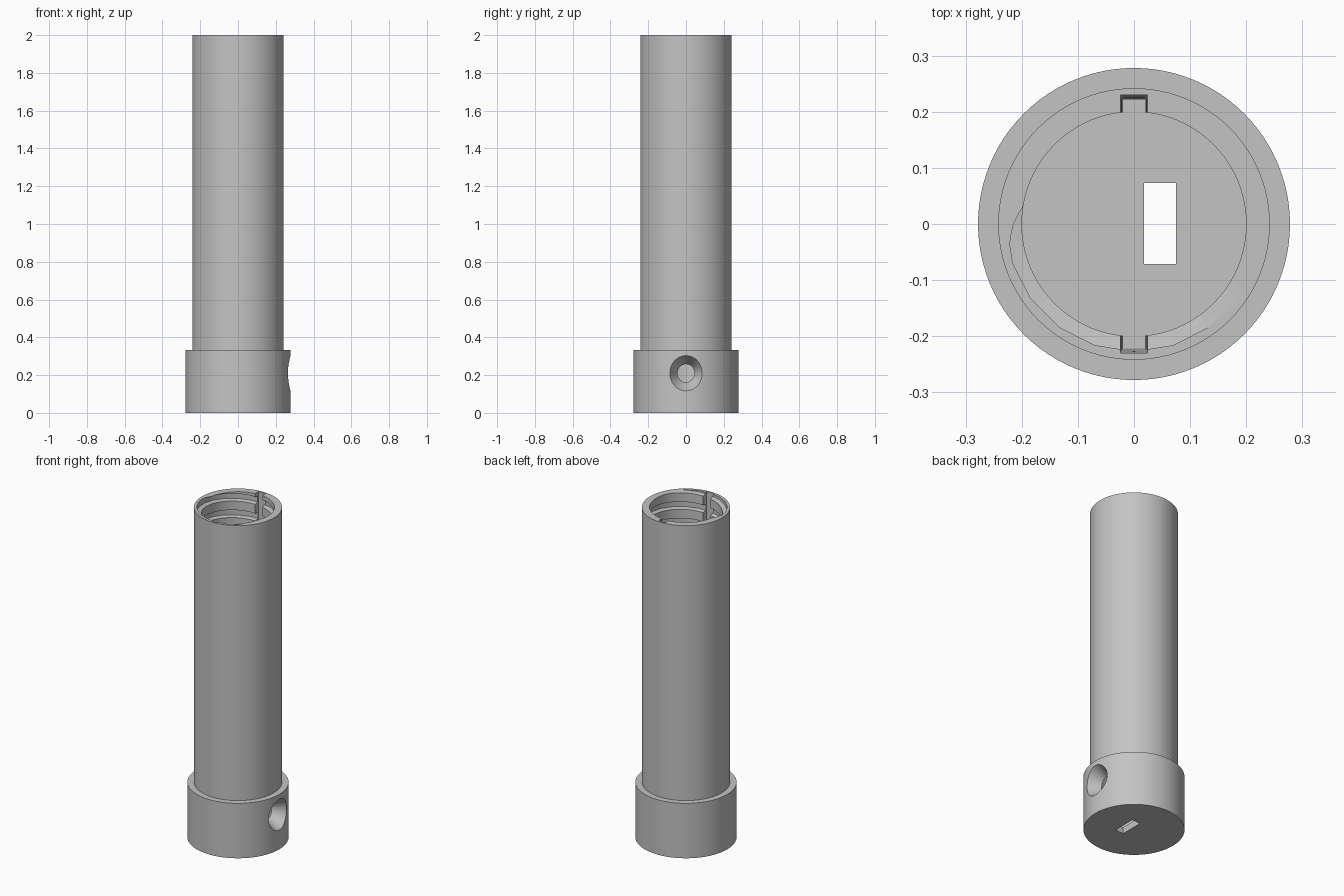
import bpy, bmesh, math
from mathutils import Vector

old = bpy.data.objects.get("Cube")
if old:
    bpy.data.objects.remove(old, do_unlink=True)

HEIGHT, COLLAR_TOP, FLOOR = 2.0, 0.333, 0.04
R_COLLAR, R_TUBE, R_BORE, R_GROOVE = 0.278, 0.242, 0.2, 0.227
PITCH, STEPS = 0.1, 20

grey = bpy.data.materials.new("plain_grey")
grey.use_nodes = True
grey.diffuse_color = (0.55, 0.55, 0.55, 1)
grey.node_tree.nodes["Principled BSDF"].inputs["Base Color"].default_value = (0.55, 0.55, 0.55, 1)


def loft(name, rings):
    """Closed solid skinned through rings of equal point count."""
    bm = bmesh.new()
    loops = [[bm.verts.new(p) for p in ring] for ring in rings]
    n = len(loops[0])
    for a, b in zip(loops, loops[1:]):
        for i in range(n):
            j = (i + 1) % n
            bm.faces.new((a[i], a[j], b[j], b[i]))
    bm.faces.new(loops[0])
    bm.faces.new(loops[-1])
    bmesh.ops.recalc_face_normals(bm, faces=bm.faces[:])
    mesh = bpy.data.meshes.new(name)
    bm.to_mesh(mesh)
    bm.free()
    mesh.materials.append(grey)
    obj = bpy.data.objects.new(name, mesh)
    bpy.context.collection.objects.link(obj)
    return obj


def circle(r, z, n=96):
    return [Vector((r * math.cos(math.tau * i / n), r * math.sin(math.tau * i / n), z))
            for i in range(n)]


def rect(x0, x1, y0, y1, z):
    return [(x0, y0, z), (x1, y0, z), (x1, y1, z), (x0, y1, z)]


def cut(body, cutter):
    cutter.hide_render = True
    mod = body.modifiers.new("cut", "BOOLEAN")
    mod.operation, mod.solver, mod.object = "DIFFERENCE", "EXACT", cutter
    bpy.context.view_layer.objects.active = body
    bpy.ops.object.modifier_apply(modifier=mod.name)
    bpy.data.objects.remove(cutter, do_unlink=True)


# Tube rising from a wider collar
body = loft("threaded_tube", [circle(R_COLLAR, 0), circle(R_COLLAR, COLLAR_TOP),
                              circle(R_TUBE, COLLAR_TOP), circle(R_TUBE, HEIGHT)])

# Round bore with a closed floor
cut(body, loft("bore_cutter", [circle(R_BORE, FLOOR), circle(R_BORE, HEIGHT + 0.1)]))

# Right-handed helical groove, running out through the rim
sections = []
turns = 18
for k in range(turns * STEPS + 1):
    a = math.radians(252) + math.tau * k / STEPS
    z = HEIGHT + PITCH * (k / STEPS - (turns - 1))
    if z < COLLAR_TOP + 0.05:
        continue
    sections.append([Vector((r * math.cos(a), r * math.sin(a), z + dz)) for r, dz in
                     ((0.17, -0.023), (R_BORE, -0.023), (R_GROOVE, -0.0175),
                      (R_GROOVE, 0.0175), (R_BORE, 0.023), (0.17, 0.023))])
cut(body, loft("groove_cutter", sections))

# Two tapered keyways, front and back
for s in (-1, 1):
    low = rect(-0.02, 0.02, s * 0.15, s * 0.222, FLOOR)
    high = rect(-0.024, 0.024, s * 0.15, s * 0.23, HEIGHT + 0.01)
    cut(body, loft("keyway_cutter", [low, high]))

# Off-centre slot through the floor
cut(body, loft("slot_cutter", [rect(0.018, 0.075, -0.071, 0.073, z) for z in (-0.05, 0.1)]))

# Conical hole through the left side of the collar
cone = [[(x, p.x, p.y + 0.21) for p in circle(r, 0, 48)]
        for x, r in ((0.15, 0.019), (0.3, 0.106))]
cut(body, loft("cone_cutter", cone))

bpy.ops.object.select_all(action="DESELECT")
body.select_set(True)
bpy.context.view_layer.objects.active = body
bpy.ops.object.shade_smooth_by_angle(angle=math.radians(30))
